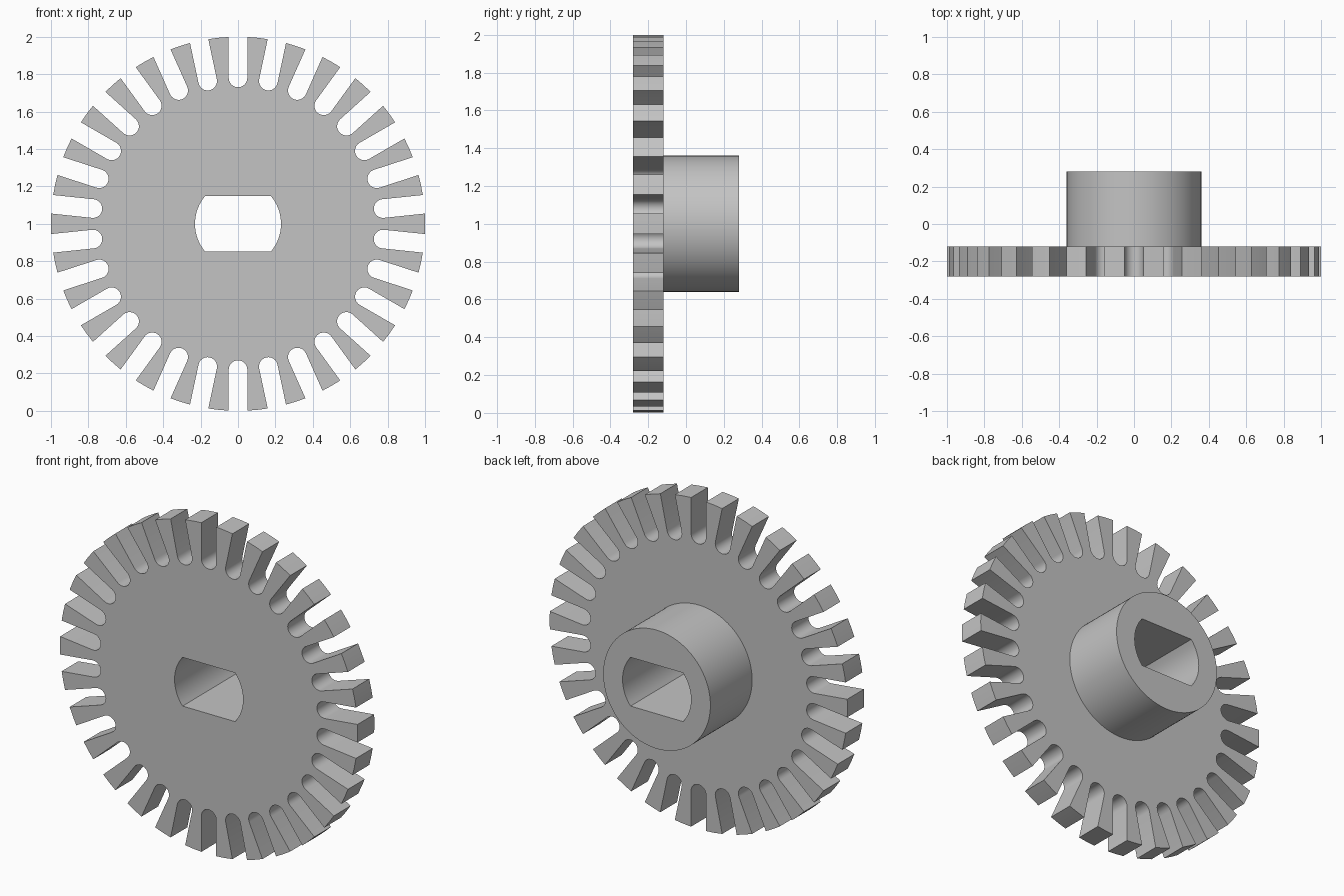
import bpy
import bmesh
from math import sin, cos, pi, asin, acos, radians
from mathutils import Vector

cube = bpy.data.objects.get("Cube")
if cube:
    bpy.data.objects.remove(cube, do_unlink=True)

# Main sizes
SLOTS = 30
OUTER_R = 1.0
SLOT_HALF, SLOT_CENTRE = 0.05, 0.78
HUB_R = 0.36
BORE_R, BORE_HALF = 0.23, 0.148
FRONT, PLATE_BACK, HUB_BACK = -0.28, -0.12, 0.28
CENTRE_Z = 1.0


def arc(radius, start, end, steps, centre=(0, 0)):
    """Points along an arc in the x-z plane."""
    angles = [start + (end - start) * i / steps for i in range(steps + 1)]
    return [Vector((centre[0] + radius * cos(a), centre[1] + radius * sin(a)))
            for a in angles]


def wheel_outline():
    """Rim with round-bottomed slots, one slot plus one tooth tip at a time."""
    pitch = 2 * pi / SLOTS
    edge = asin(SLOT_HALF / OUTER_R)
    points = []
    for i in range(SLOTS):
        a = pi / 2 + i * pitch
        centre = (SLOT_CENTRE * cos(a), SLOT_CENTRE * sin(a))
        points += arc(SLOT_HALF, a - pi / 2, a - 3 * pi / 2, 12, centre)
        points += arc(OUTER_R, a + edge, a + pitch - edge, 2)
    return points


def bore_outline():
    """Round hole with two flats, above and below."""
    half = asin(BORE_HALF / BORE_R)
    return (arc(BORE_R, -half, half, 16)
            + arc(BORE_R, pi - half, pi + half, 16))


bm = bmesh.new()


def ring(points, y):
    verts = [bm.verts.new((p.x, y, p.y + CENTRE_Z)) for p in points]
    edges = [bm.edges.new((v, verts[i - 1])) for i, v in enumerate(verts)]
    return verts, edges


def wall(a, b):
    for i in range(len(a[0])):
        bm.faces.new((a[0][i - 1], a[0][i], b[0][i], b[0][i - 1]))


def cap(outer, inner):
    bmesh.ops.triangle_fill(bm, edges=outer[1] + inner[1], use_beauty=True,
                            normal=(0, 1, 0))


rim = wheel_outline()
bore = bore_outline()
hub = arc(HUB_R, 0, 2 * pi, 96)[:-1]

rim_front, rim_back = ring(rim, FRONT), ring(rim, PLATE_BACK)
hub_base, hub_end = ring(hub, PLATE_BACK), ring(hub, HUB_BACK)
bore_front, bore_back = ring(bore, FRONT), ring(bore, HUB_BACK)

# Flat faces: wheel front, wheel back around the hub, hub end
cap(rim_front, bore_front)
cap(rim_back, hub_base)
cap(hub_end, bore_back)

# Side walls: teeth, hub, bore
wall(rim_front, rim_back)
wall(hub_base, hub_end)
wall(bore_front, bore_back)

bmesh.ops.recalc_face_normals(bm, faces=bm.faces[:])
mesh = bpy.data.meshes.new("slotted_wheel")
bm.to_mesh(mesh)
bm.free()

# Plain grey finish
grey = bpy.data.materials.new("light_grey")
colour = (0.55, 0.55, 0.55, 1)
grey.use_nodes = True
grey.diffuse_color = colour
for node in grey.node_tree.nodes:
    if node.type == "BSDF_PRINCIPLED":
        node.inputs["Base Color"].default_value = colour
mesh.materials.append(grey)

wheel = bpy.data.objects.new("slotted_wheel", mesh)
bpy.context.collection.objects.link(wheel)
for obj in bpy.context.selected_objects:
    obj.select_set(False)
wheel.select_set(True)
bpy.context.view_layer.objects.active = wheel
bpy.ops.object.shade_smooth_by_angle(angle=radians(30))
